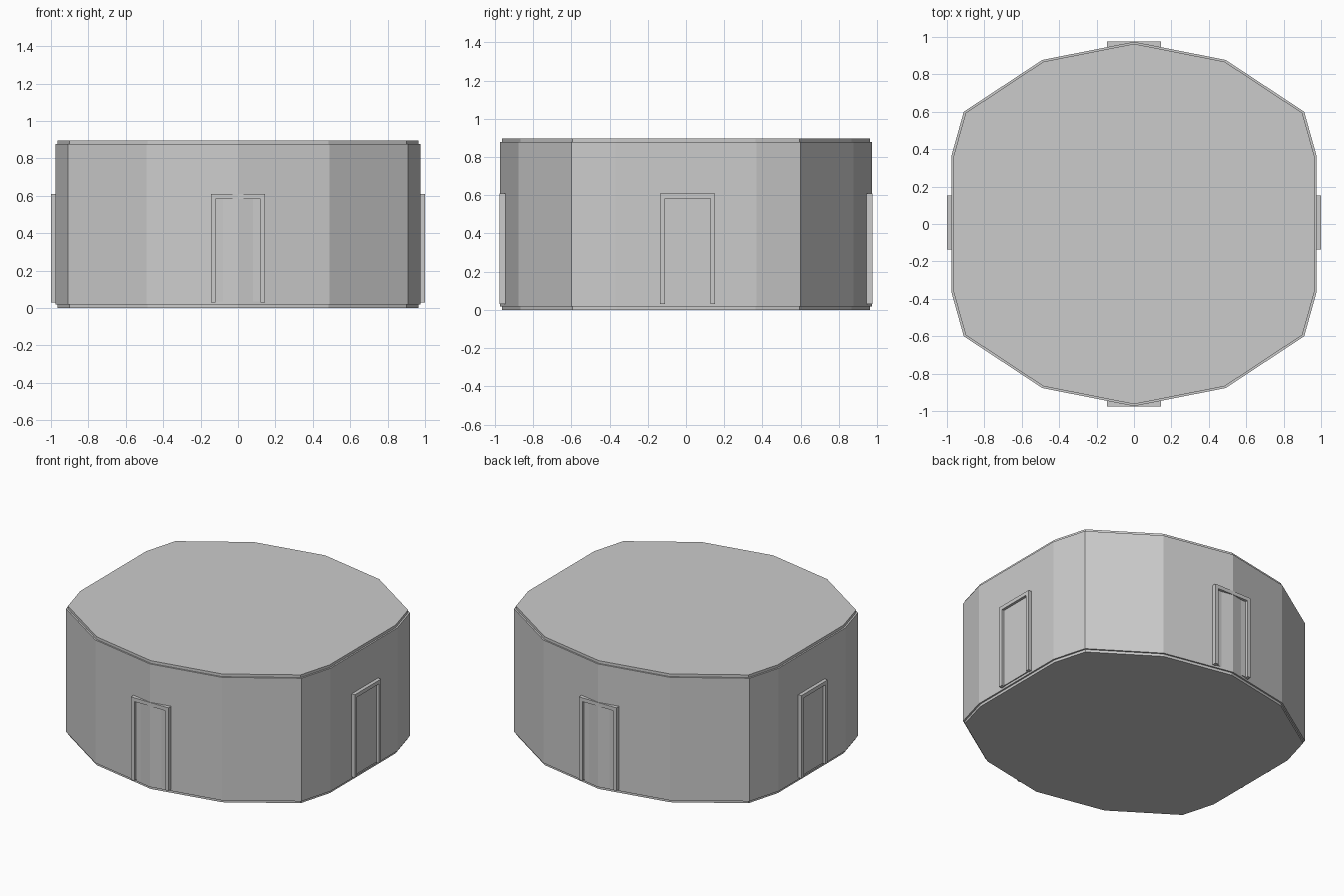
import bpy, bmesh
from mathutils import Matrix
from math import pi

if "Cube" in bpy.data.objects:
    bpy.data.objects.remove(bpy.data.objects["Cube"])

# One quarter of the faceted plan, mirrored into a full closed outline
QUARTER = [(0.975, 0.368), (0.91, 0.60), (0.49, 0.877), (0, 0.974)]
half = QUARTER + [(-x, y) for x, y in QUARTER[-2::-1]]
OUTLINE = half + [(-x, -y) for x, y in half]


def prism(name, points, z0, z1, inset=0.0):
    """Extrude a closed plan outline between two heights."""
    k = 1 - inset
    bm = bmesh.new()
    face = bm.faces.new([bm.verts.new((x * k, y * k, z0)) for x, y in points])
    up = bmesh.ops.extrude_face_region(bm, geom=[face])
    verts = [v for v in up["geom"] if isinstance(v, bmesh.types.BMVert)]
    bmesh.ops.translate(bm, verts=verts, vec=(0, 0, z1 - z0))
    return finish(name, bm)


def finish(name, bm):
    bmesh.ops.recalc_face_normals(bm, faces=bm.faces)
    mesh = bpy.data.meshes.new(name)
    bm.to_mesh(mesh)
    bm.free()
    ob = bpy.data.objects.new(name, mesh)
    bpy.context.collection.objects.link(ob)
    return ob


def doorway(name, turn, outer, inner, panel, shift=0.0):
    """Raised door surround and panel on the wall facing -y, then turned."""
    w, t, z0, z1 = 0.145, 0.026, 0.03, 0.61
    place = Matrix.Translation((0, shift, 0)) @ Matrix.Rotation(turn, 4, 'Z')

    # Surround: an upside-down U profile pushed out from the wall
    profile = [(-w, z0), (-w, z1), (w, z1), (w, z0),
               (w - t, z0), (w - t, z1 - t), (t - w, z1 - t), (t - w, z0)]
    # Panel: plain rectangle inside the surround
    a = w - t
    slab = [(-a, z0 + .004), (-a, z1 - t), (a, z1 - t), (a, z0 + .004)]
    for part, pts, front in (("surround", profile, outer), ("panel", slab, panel)):
        bm = bmesh.new()
        face = bm.faces.new([bm.verts.new((x, -inner, z)) for x, z in pts])
        out = bmesh.ops.extrude_face_region(bm, geom=[face])
        verts = [v for v in out["geom"] if isinstance(v, bmesh.types.BMVert)]
        bmesh.ops.translate(bm, verts=verts, vec=(0, inner - front, 0))
        bmesh.ops.transform(bm, matrix=place, verts=bm.verts)
        finish(f"{name}_door_{part}", bm)


# Main drum with slightly inset plates under and over it
prism("wall", OUTLINE, 0.018, 0.878)
prism("base_plate", OUTLINE, 0.0, 0.018, 0.011)
prism("roof_plate", OUTLINE, 0.878, 0.897, 0.011)

# Four doorways
doorway("front", 0, 0.976, 0.935, 0.958)
doorway("back", pi, 0.976, 0.935, 0.958)
doorway("right", pi / 2, 1.0, 0.965, 0.982, 0.008)
doorway("left", -pi / 2, 1.0, 0.965, 0.982, 0.008)
